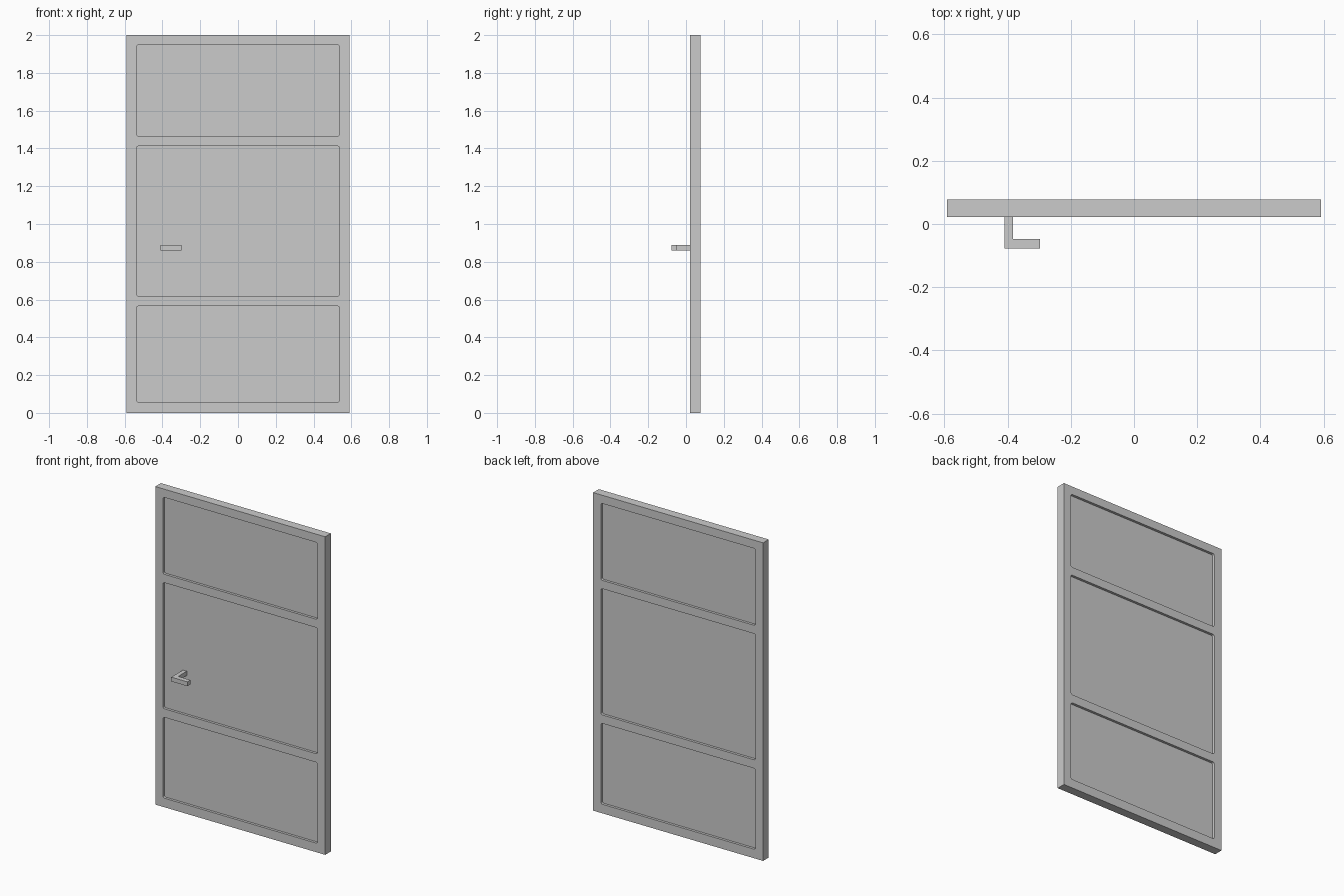
import bpy, bmesh, math

if "Cube" in bpy.data.objects:
    bpy.data.objects.remove(bpy.data.objects["Cube"])

FRONT, BACK = 0.022, 0.078      # door faces in y
RECESS = 0.016                  # panel depth on each side


def prism(name, points, extrude):
    """Closed prism: a polygon of 3D points swept along a vector."""
    bm = bmesh.new()
    face = bm.faces.new([bm.verts.new(p) for p in points])
    swept = bmesh.ops.extrude_face_region(bm, geom=[face])["geom"]
    bmesh.ops.translate(bm, vec=extrude,
                        verts=[v for v in swept if isinstance(v, bmesh.types.BMVert)])
    if face.is_valid and not any(len(e.link_faces) != 2 for e in bm.edges):
        pass
    elif not all(len(e.link_faces) == 2 for e in bm.edges):
        bmesh.ops.holes_fill(bm, edges=bm.edges[:])
    bmesh.ops.recalc_face_normals(bm, faces=bm.faces[:])
    mesh = bpy.data.meshes.new(name)
    bm.to_mesh(mesh)
    bm.free()
    obj = bpy.data.objects.new(name, mesh)
    bpy.context.collection.objects.link(obj)
    return obj


def rounded_rect(half_w, z0, z1, y, r=0.01, steps=4):
    """Rounded rectangle outline in the xz plane."""
    corners = [(half_w - r, z1 - r), (-half_w + r, z1 - r),
               (-half_w + r, z0 + r), (half_w - r, z0 + r)]
    pts = []
    for i, (cx, cz) in enumerate(corners):
        for s in range(steps + 1):
            a = math.pi / 2 * (i + s / steps)
            pts.append((cx + r * math.cos(a), y, cz + r * math.sin(a)))
    return pts


# Door leaf
door = prism("door_leaf",
             [(-0.591, FRONT, 0), (0.591, FRONT, 0), (0.591, FRONT, 2), (-0.591, FRONT, 2)],
             (0, BACK - FRONT, 0))

# Three recessed panels cut into both faces
for z0, z1 in [(0.057, 0.565), (0.619, 1.412), (1.465, 1.948)]:
    for y0, y1 in [(FRONT - 0.05, FRONT + RECESS), (BACK - RECESS, BACK + 0.05)]:
        cutter = prism("panel_cutter", rounded_rect(0.537, z0, z1, y0), (0, y1 - y0, 0))
        cutter.hide_render = True
        mod = door.modifiers.new("recess", 'BOOLEAN')
        mod.operation, mod.solver, mod.object = 'DIFFERENCE', 'EXACT', cutter
        bpy.context.view_layer.objects.active = door
        bpy.ops.object.modifier_apply(modifier=mod.name)
        bpy.data.objects.remove(cutter)

# L-shaped lever handle, its stem reaching the recessed panel
outline = [(-0.410, FRONT + RECESS), (-0.410, -0.078), (-0.298, -0.078),
           (-0.298, -0.047), (-0.383, -0.047), (-0.383, FRONT + RECESS)]
prism("lever_handle", [(x, y, 0.861) for x, y in outline], (0, 0, 0.027))
